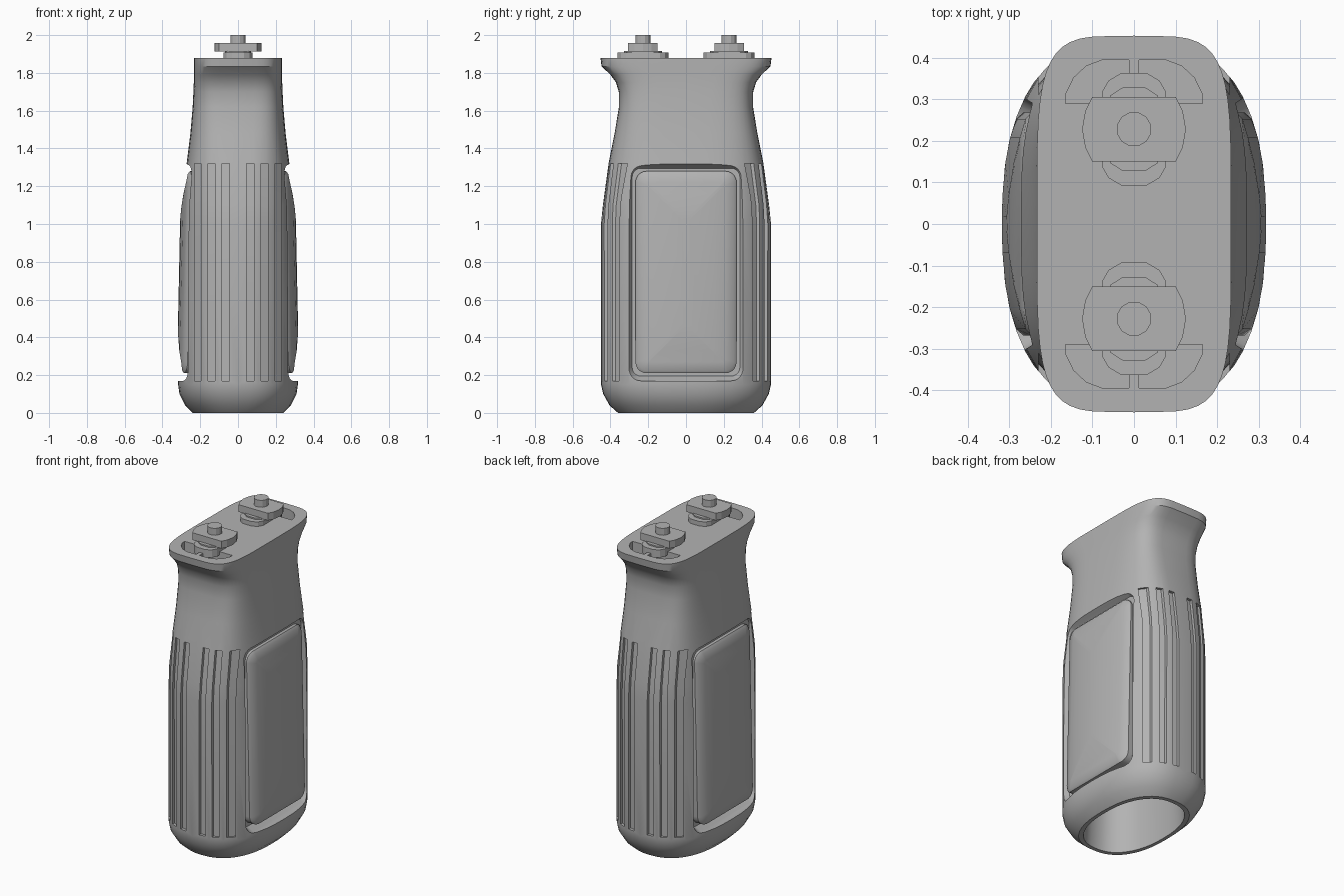
import bpy, bmesh
from math import cos, sin, pi, radians, copysign

cube = bpy.data.objects.get("Cube")
if cube:
    bpy.data.objects.remove(cube, do_unlink=True)

grey = bpy.data.materials.new("matte grey")
grey.use_nodes = True
grey.diffuse_color = (0.45, 0.45, 0.45, 1)
for node in grey.node_tree.nodes:
    if node.type == 'BSDF_PRINCIPLED':
        node.inputs["Base Color"].default_value = grey.diffuse_color

# Grip stations: height, half width, half depth, squareness
STATIONS = [
    (0, .24, .36, 2.4), (.04, .28, .405, 2.4), (.1, .31, .438, 2.5),
    (.15, .317, .45, 2.5), (.6, .318, .45, 2.5), (1, .308, .45, 2.6),
    (1.1, .3, .44, 2.8), (1.32, .272, .41, 3.2), (1.48, .252, .378, 3.6),
    (1.62, .24, .355, 4), (1.7, .236, .356, 4.2), (1.75, .234, .371, 4.4),
    (1.79, .234, .4, 4.5), (1.835, .234, .447, 4.6), (1.88, .234, .453, 4.6)]


def station(z):
    for a, b in zip(STATIONS, STATIONS[1:]):
        if z <= b[0]:
            t = (z - a[0]) / (b[0] - a[0])
            return [p + (q - p) * t for p, q in zip(a[1:], b[1:])]
    return STATIONS[-1][1:]


def oval(z, hx, hy, n, count=48):
    pts = []
    for i in range(count):
        c, s = cos(2 * pi * i / count), sin(2 * pi * i / count)
        pts.append((copysign(abs(c) ** (2 / n), c) * hx,
                    copysign(abs(s) ** (2 / n), s) * hy, z))
    return pts


def surface_y(x, z):
    hx, hy, n = station(z)
    return hy * max(0, 1 - abs(x / hx) ** n) ** (1 / n)


def surface_x(y, z):
    hx, hy, n = station(z)
    return hx * max(0, 1 - abs(y / hy) ** n) ** (1 / n)


def add_loft(bm, rings):
    rows = [[bm.verts.new(p) for p in ring] for ring in rings]
    count = len(rows[0])
    for low, high in zip(rows, rows[1:]):
        for i in range(count):
            j = (i + 1) % count
            bm.faces.new((low[i], low[j], high[j], high[i]))
    bm.faces.new(rows[0][::-1])
    bm.faces.new(rows[-1])


def make(name, lofts):
    bm = bmesh.new()
    for rings in lofts:
        add_loft(bm, rings)
    bmesh.ops.recalc_face_normals(bm, faces=bm.faces[:])
    mesh = bpy.data.meshes.new(name)
    bm.to_mesh(mesh)
    bm.free()
    mesh.materials.append(grey)
    obj = bpy.data.objects.new(name, mesh)
    bpy.context.collection.objects.link(obj)
    return obj


def prism(outline, z0, z1):
    return [[(x, y, z) for x, y in outline] for z in (z0, z1)]


def rounded(hw, z0, z1, r, seg=5):
    pts = []
    corners = [(hw - r, z1 - r), (r - hw, z1 - r), (r - hw, z0 + r), (hw - r, z0 + r)]
    for k, (cy, cz) in enumerate(corners):
        for i in range(seg + 1):
            a = pi / 2 * (k + i / seg)
            pts.append((cy + r * cos(a), cz + r * sin(a)))
    return pts


def cut(target, cutter):
    cutter.hide_render = True
    mod = target.modifiers.new("cut", 'BOOLEAN')
    mod.operation = 'DIFFERENCE'
    mod.solver = 'EXACT'
    mod.object = cutter
    bpy.context.view_layer.update()
    graph = bpy.context.evaluated_depsgraph_get()
    mesh = bpy.data.meshes.new_from_object(target.evaluated_get(graph))
    target.modifiers.clear()
    target.data = mesh
    bpy.data.objects.remove(cutter, do_unlink=True)


def smooth(obj, angle=30):
    bpy.ops.object.select_all(action='DESELECT')
    obj.select_set(True)
    bpy.context.view_layer.objects.active = obj
    bpy.ops.object.shade_smooth_by_angle(angle=radians(angle))


# Grip shell, open at the bottom
body = make("grip_body", [[oval(*s) for s in STATIONS]])
cut(body, make("hollow_cutter", [[oval(z, hx, hy, 2.3) for z, hx, hy in
    ((-.05, .22, .338), (.2, .21, .325), (1.7, .2, .31))]]))

# Side recesses, with slightly sloped walls
recesses = []
for side in (1, -1):
    rings = []
    for x, inset in ((.235, .025), (.275, 0), (.5, 0)):
        outline = rounded(.31 - inset, .17 + inset, 1.32 - inset, .07 - inset)
        rings.append([(side * x, y, z) for y, z in outline])
    recesses.append(rings)
cut(body, make("recess_cutter", recesses))

# Finger grooves that follow the front and back surfaces
grooves = []
LEVELS = [.17, .6, 1, 1.1, 1.32]
for side in (1, -1):
    for face in (1, -1):
        for x0, x1 in ((.046, .085), (.122, .16), (.195, .23)):
            rings = []
            for z in LEVELS:
                ya, yb = surface_y(x0, z) - .018, surface_y(x1, z) - .018
                rings.append([(side * x, face * y, z) for x, y in
                              ((x0, ya), (x1, yb), (x1, .6), (x0, .6))])
            grooves.append(rings)
cut(body, make("groove_cutter", grooves))

# Curved slots in the top plate
SLOT = [(.012, .29), (.165, .29), (.163, .315), (.145, .352),
        (.115, .38), (.075, .395), (.012, .395)]
slots = [prism([(sx * x, sy * y) for x, y in SLOT], 1.82, 1.95)
         for sx in (1, -1) for sy in (1, -1)]
cut(body, make("slot_cutter", slots))
smooth(body)

# Bulging side panels
for side, label in ((1, "left"), (-1, "right")):
    rings = []
    for inset, drop in ((0, None), (0, .012), (.015, .002), (.06, 0), (.12, 0), (.2, 0), (.25, 0)):
        radius = max(.06 - inset, .012)
        outline = rounded(.268 - inset, .21 + inset, 1.28 - inset, radius)
        rings.append([(side * (.23 if drop is None else surface_x(y, z) - drop), y, z)
                      for y, z in outline])
    smooth(make(label + "_side_panel", [rings]))


# Mounting hardware on the top plate
def circle(r, cy, count=12, hw=9, hd=9):
    pts = []
    for i in range(count):
        a = 2 * pi * (i + .5) / count
        x, y = r * cos(a), r * sin(a)
        pts.append((max(-hw, min(hw, x)), cy + max(-hd, min(hd, y))))
    return pts


def slug(hw, hd, cy):
    half = [(hw, hd - .045), (hw * .8, hd - .018), (hw * .4, hd),
            (-hw * .4, hd), (-hw * .8, hd - .018), (-hw, hd - .045)]
    return [(x, cy + y) for x, y in half] + [(-x, cy - y) for x, y in half]


def clamp(cy):
    right = [(.1, -.078), (.117, -.045), (.125, 0), (.117, .045), (.1, .078)]
    return [(x, cy + y) for x, y in right] + [(-x, cy - y) for x, y in right]


for face, label in ((-1, "front"), (1, "back")):
    cy = face * .228
    make(label + "_clamp_base", [prism(slug(.077, .135, cy), 1.86, 1.908)])
    make(label + "_clamp_neck", [prism(slug(.07, .1, cy), 1.9, 1.916)])
    make(label + "_clamp_bar", [prism(clamp(cy), 1.912, 1.957)])
    smooth(make(label + "_screw", [prism(circle(.042, cy), 1.84, 2)]), 25)
